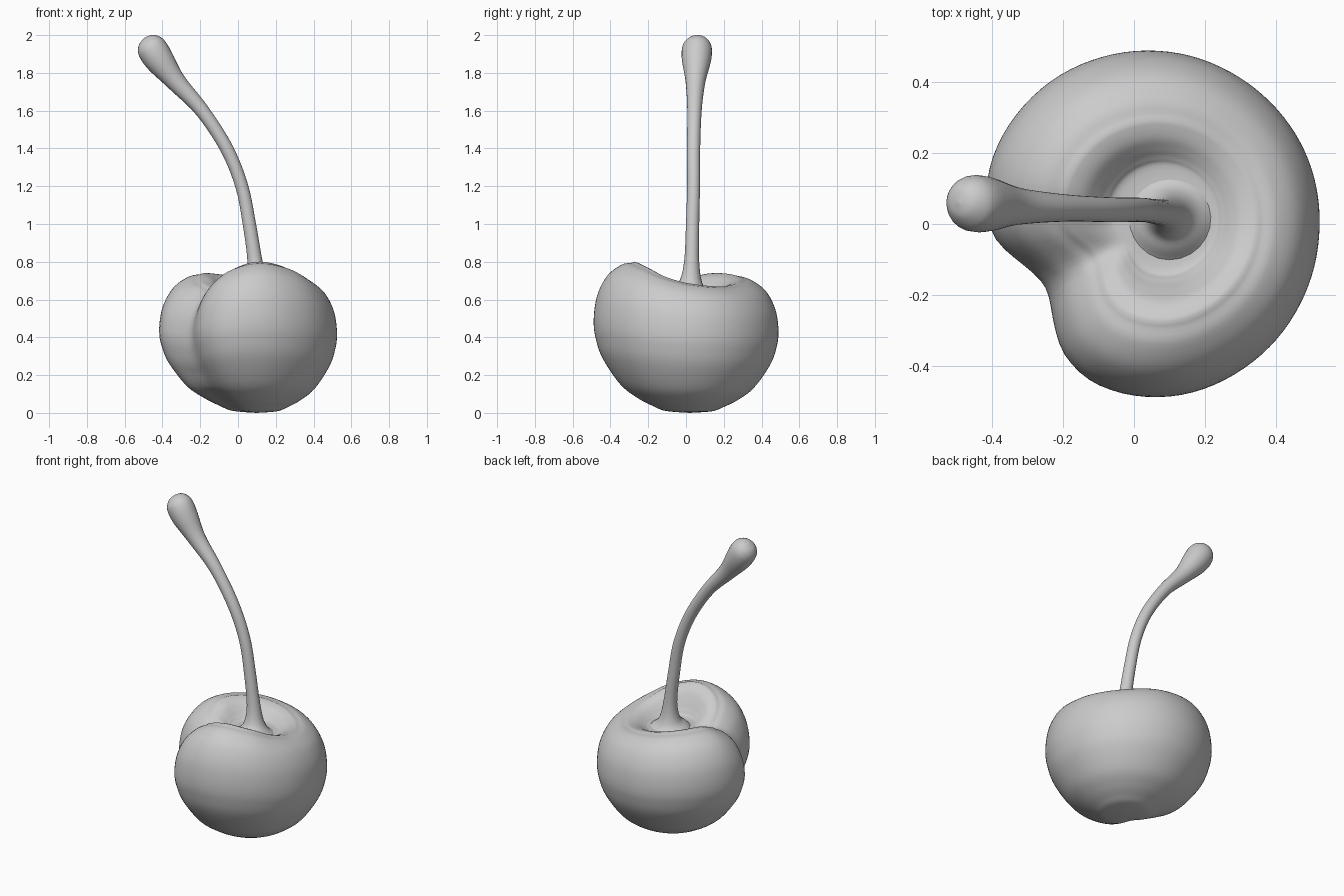
import bpy, bmesh
from math import sin, cos, radians, exp, tau
from mathutils import Vector

if "Cube" in bpy.data.objects:
    bpy.data.objects.remove(bpy.data.objects["Cube"])


def spline(pts, steps):
    """Catmull-Rom samples through control tuples."""
    pts = [Vector(p) for p in pts]
    out = []
    for i in range(len(pts) - 1):
        a, b, c, d = pts[max(i - 1, 0)], pts[i], pts[i + 1], pts[min(i + 2, len(pts) - 1)]
        for s in range(steps):
            t = s / steps
            out.append(b + (c - a) * (t / 2) + (a * 2 - b * 5 + c * 4 - d) * (t * t / 2)
                       + (b * 3 - a - c * 3 + d) * (t ** 3 / 2))
    return out + [pts[-1]]


def periodic(table, ang):
    """Smooth interpolation of (degrees, value) around a full turn."""
    n = len(table)
    ang %= 360
    i = max(k for k in range(n) if table[k][0] <= ang)

    def knot(k):
        return table[k % n][0] + 360 * (k // n), table[k % n][1]
    (x0, y0), (x1, y1), (x2, y2), (x3, y3) = [knot(i + k) for k in (-1, 0, 1, 2)]
    h = x2 - x1
    t = (ang - x1) / h
    m1, m2 = (y2 - y0) / (x2 - x0) * h, (y3 - y1) / (x3 - x1) * h
    return ((2*t**3 - 3*t*t + 1) * y1 + (t**3 - 2*t*t + t) * m1
            + (3*t*t - 2*t**3) * y2 + (t**3 - t*t) * m2)


def loft(name, rings):
    """Skin closed rings into a smooth closed object."""
    bm = bmesh.new()
    rows = [[bm.verts.new(p) for p in r] for r in rings]
    n = len(rows[0])
    for a, b in zip(rows, rows[1:]):
        for j in range(n):
            k = (j + 1) % n
            bm.faces.new((a[j], a[k], b[k], b[j]))
    bmesh.ops.remove_doubles(bm, verts=bm.verts, dist=1e-5)
    bmesh.ops.recalc_face_normals(bm, faces=bm.faces)
    me = bpy.data.meshes.new(name)
    bm.to_mesh(me)
    bm.free()
    me.shade_smooth()
    ob = bpy.data.objects.new(name, me)
    bpy.context.collection.objects.link(ob)
    return ob


# Fruit: outline radius and rim height around the stem axis, dipping at the cleft
CX, CY, FLOOR, CLEFT = 0.1, 0.02, 0.635, 208
radius = [(0, .424), (22, .424), (45, .430), (65, .442), (90, .466), (110, .487), (135, .512),
          (160, .526), (175, .52), (186, .505), (198, .465), (211, .447), (222, .46),
          (234, .495), (247, .515), (270, .507), (300, .472), (325, .445), (345, .43)]
rim = [(0, .685), (45, .67), (90, .70), (135, .735), (165, .735), (185, .69), (208, .64),
       (225, .69), (245, .76), (270, .80), (300, .775), (330, .72)]
# Lower profile (radius, height / equator), upper (radius, rise to rim), inner wall
low = [(0, 0), (.25, .02), (.38, .07), (.54, .155), (.72, .3), (.9, .57), (.975, .78), (1, 1)]
high = [(.965, 1.41), (.86, 1.76), (.71, 1.95), (.58, 2)]
inner = [(.48, 2.18), (.41, 2.5), (.35, 2.82), (.28, 3), (0, 3)]


def height(v, top):
    eq = .62 * top
    if v <= 1:
        return v * eq
    if v <= 2:
        return eq + (v - 1) * (top - eq)
    return top + (v - 2) * (FLOOR - top)


rings = []
for u, v in spline(low + high + inner, 5):
    ring = []
    # The cleft runs from the dimple down under the fruit, widening as it fades
    strength = .10 * (max(0, min(1, v * 2)) if v < 2 else max(0, 3 - v))
    width = 15 + 20 * max(0, 1 - v)
    lift = .03 * exp(-((u - .55) / .25) ** 2) if v < 1 else 0
    for j in range(96):
        deg = j * 360 / 96
        a = radians(deg)
        crease = exp(-((deg - CLEFT) / width) ** 2)
        r = u * periodic(radius, deg) * (1 - strength * crease)
        z = max(0, height(v, periodic(rim, deg))) + lift * crease
        ring.append((CX + r * cos(a), CY + r * sin(a), z))
    rings.append(ring)
loft("cherry_fruit", rings)

# Stem: x, y, z, radius from flared foot to rounded bulb
path = [(.1, .02, .61, .16), (.1, .02, .64, .108), (.098, .025, .69, .062), (.09, .03, .80, .040),
        (.06, .035, 1.0, .035), (.02, .04, 1.2, .034), (-.06, .04, 1.4, .035),
        (-.19, .045, 1.6, .038), (-.325, .05, 1.75, .052), (-.41, .055, 1.86, .076),
        (-.45, .058, 1.92, .080), (-.473, .06, 1.953, .069), (-.49, .06, 1.977, .040),
        (-.496, .06, 1.985, 0)]
samples = spline(path, 5)
rings = []
for i, s in enumerate(samples):
    d = (samples[min(i + 1, len(samples) - 1)] - samples[max(i - 1, 0)]).xyz.normalized()
    side = Vector((0, 1, 0)).cross(d).normalized()
    up = d.cross(side)
    rings.append([s.xyz + (side * cos(k * tau / 24) + up * sin(k * tau / 24)) * max(s.w, 0)
                  for k in range(24)])
loft("cherry_stem", rings)
